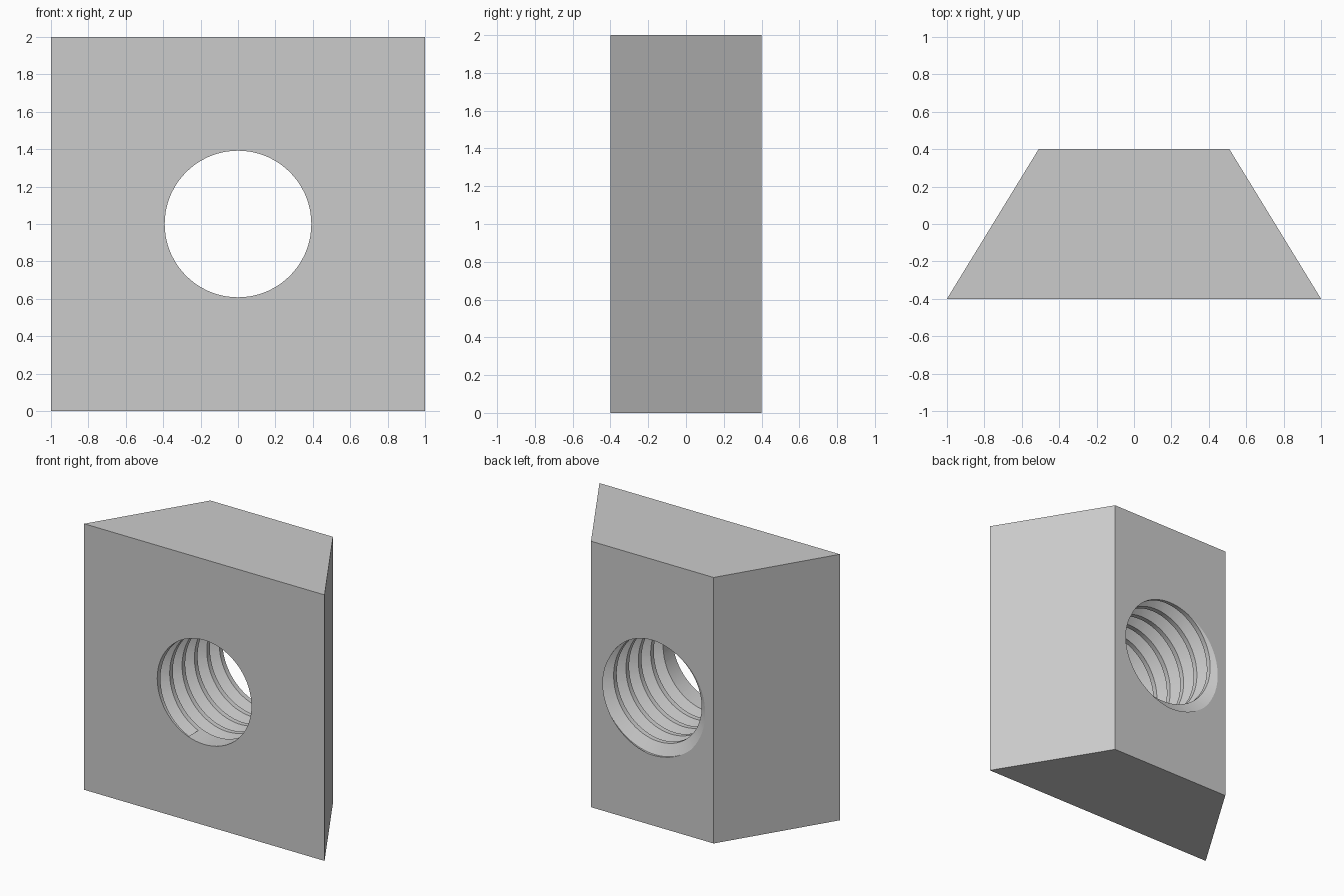
import bpy, bmesh, math

DEPTH = 0.4            # half thickness of the block
MINOR, MAJOR = 0.392, 0.472
PITCH = 0.147
SEGS = 72              # sides per turn

old = bpy.data.objects.get("Cube")
if old:
    bpy.data.objects.remove(old, do_unlink=True)

steel = bpy.data.materials.new("plain_grey")
steel.use_nodes = True
grey = (0.6, 0.6, 0.6, 1)
steel.diffuse_color = grey
steel.node_tree.nodes["Principled BSDF"].inputs["Base Color"].default_value = grey


def finish(bm, name):
    """Turn a bmesh into a linked object with the block's material."""
    bmesh.ops.recalc_face_normals(bm, faces=bm.faces)
    mesh = bpy.data.meshes.new(name)
    bm.to_mesh(mesh)
    bm.free()
    mesh.materials.append(steel)
    obj = bpy.data.objects.new(name, mesh)
    bpy.context.collection.objects.link(obj)
    return obj


def loft(rings, name):
    """Skin a list of closed rings and cap both ends."""
    bm = bmesh.new()
    rows = [[bm.verts.new(p) for p in ring] for ring in rings]
    for a, b in zip(rows, rows[1:]):
        for i in range(len(a)):
            j = (i + 1) % len(a)
            bm.faces.new((a[i], a[j], b[j], b[i]))
    bm.faces.new(rows[0])
    bm.faces.new(rows[-1])
    return finish(bm, name)


def around(r, angle, y):
    return (r * math.cos(angle), y, 1 + r * math.sin(angle))


# Wedge-sided block
outline = [(-1, -DEPTH), (1, -DEPTH), (0.51, DEPTH), (-0.51, DEPTH)]
block = loft([[(x, y, z) for x, y in outline] for z in (0, 2)], "threaded_block")

# Plain bore through the block
bore = loft([[around(MINOR, math.tau * i / SEGS, y) for i in range(SEGS)]
             for y in (-0.6, 0.6)], "bore_cutter")

# Helical groove: starts just inside the front and runs out through the back
root, mouth = PITCH / 16, PITCH * 0.42
profile = [(0.38, -mouth), (MAJOR, -root), (MAJOR, root), (0.38, mouth)]
rings = []
for i in range(int(SEGS * 5.7)):
    turns = i / SEGS
    angle = math.radians(-110) - math.tau * turns
    y = DEPTH - 5 * PITCH + PITCH * turns
    rings.append([around(r, angle, y + dy) for r, dy in profile])
groove = loft(rings, "groove_cutter")

# Cut the bore, then the thread
bpy.ops.object.select_all(action='DESELECT')
block.select_set(True)
bpy.context.view_layer.objects.active = block
for cutter in (bore, groove):
    cutter.hide_render = True
    mod = block.modifiers.new(cutter.name, 'BOOLEAN')
    mod.operation = 'DIFFERENCE'
    mod.solver = 'EXACT'
    mod.object = cutter
    bpy.ops.object.modifier_apply(modifier=mod.name)
    bpy.data.objects.remove(cutter, do_unlink=True)

bpy.ops.object.shade_smooth_by_angle(angle=math.radians(25))
